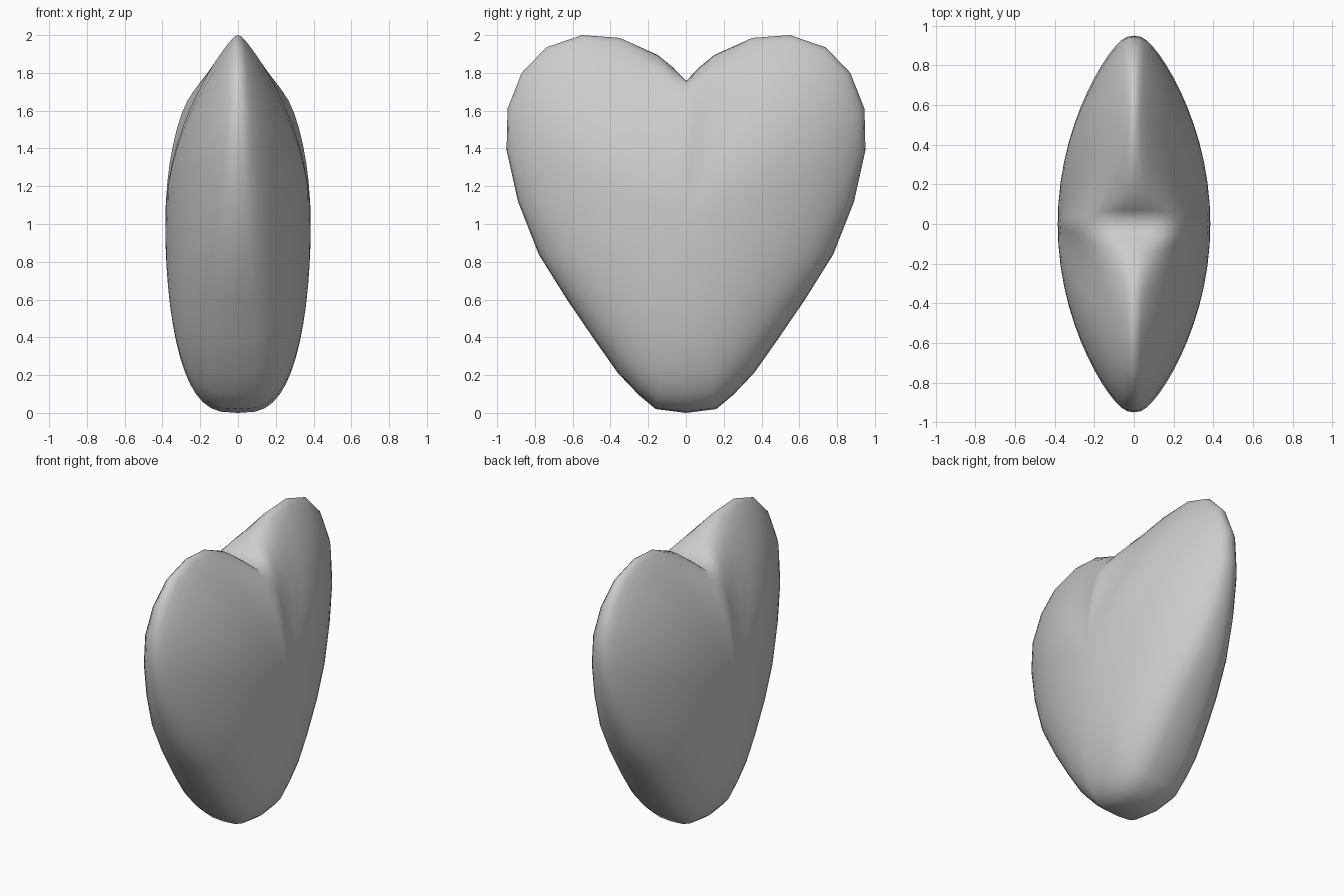
import bpy, bmesh, math

if "Cube" in bpy.data.objects:
    bpy.data.objects.remove(bpy.data.objects["Cube"])

# Half heart outline: (y, z, fullness 0..1 - higher means a fatter, rounder rim)
HALF = [(0, 1.755, .66), (.07, 1.83, .54), (.15, 1.895, .40), (.35, 1.985, .18), (.55, 2.0, .13),
        (.74, 1.935, .18), (.87, 1.80, .24), (.945, 1.61, .31), (.95, 1.39, .36),
        (.89, 1.12, .48), (.78, .84, .66), (.63, .60, .85), (.48, .38, .96),
        (.36, .21, 1), (.25, .095, 1), (.16, .02, 1), (0, 0, 1)]
OUTLINE = HALF + [(-y, z, b) for y, z, b in HALF[-2:0:-1]]
CENTRE_Z = 1.0
DEPTH = .385
RINGS = 14

bm = bmesh.new()


def ring(s, side):
    """One scaled copy of the outline, lifted to the puffy thickness."""
    u = max(0, 1 - s * s)
    verts = []
    for y, z, b in OUTLINE:
        # inner rings fill the cleft so that it fades out towards the middle
        full_z = max(z, 1.98) if abs(y) < .5 and z > 1 else z
        z = full_z + (z - full_z) * s ** 4
        x = side * DEPTH * ((1 - b) * u + b * u ** .33)
        verts.append(bm.verts.new((x, s * y, CENTRE_Z + s * (z - CENTRE_Z))))
    return verts


# Both puffed sides share the rim ring
rim = ring(1.0, 0)
n = len(rim)
for side in (1, -1):
    outer = rim
    for k in range(RINGS - 1, 0, -1):
        inner = ring(math.sin(k / RINGS * math.pi / 2), side)
        for i in range(n):
            j = (i + 1) % n
            bm.faces.new((outer[i], outer[j], inner[j], inner[i]))
        outer = inner
    tip = bm.verts.new((side * DEPTH, 0, CENTRE_Z))
    for i in range(n):
        bm.faces.new((outer[i], outer[(i + 1) % n], tip))

bmesh.ops.recalc_face_normals(bm, faces=bm.faces)
for f in bm.faces:
    f.smooth = True
mesh = bpy.data.meshes.new("puffy_heart")
bm.to_mesh(mesh)
bm.free()
heart = bpy.data.objects.new("puffy_heart", mesh)
bpy.context.collection.objects.link(heart)
